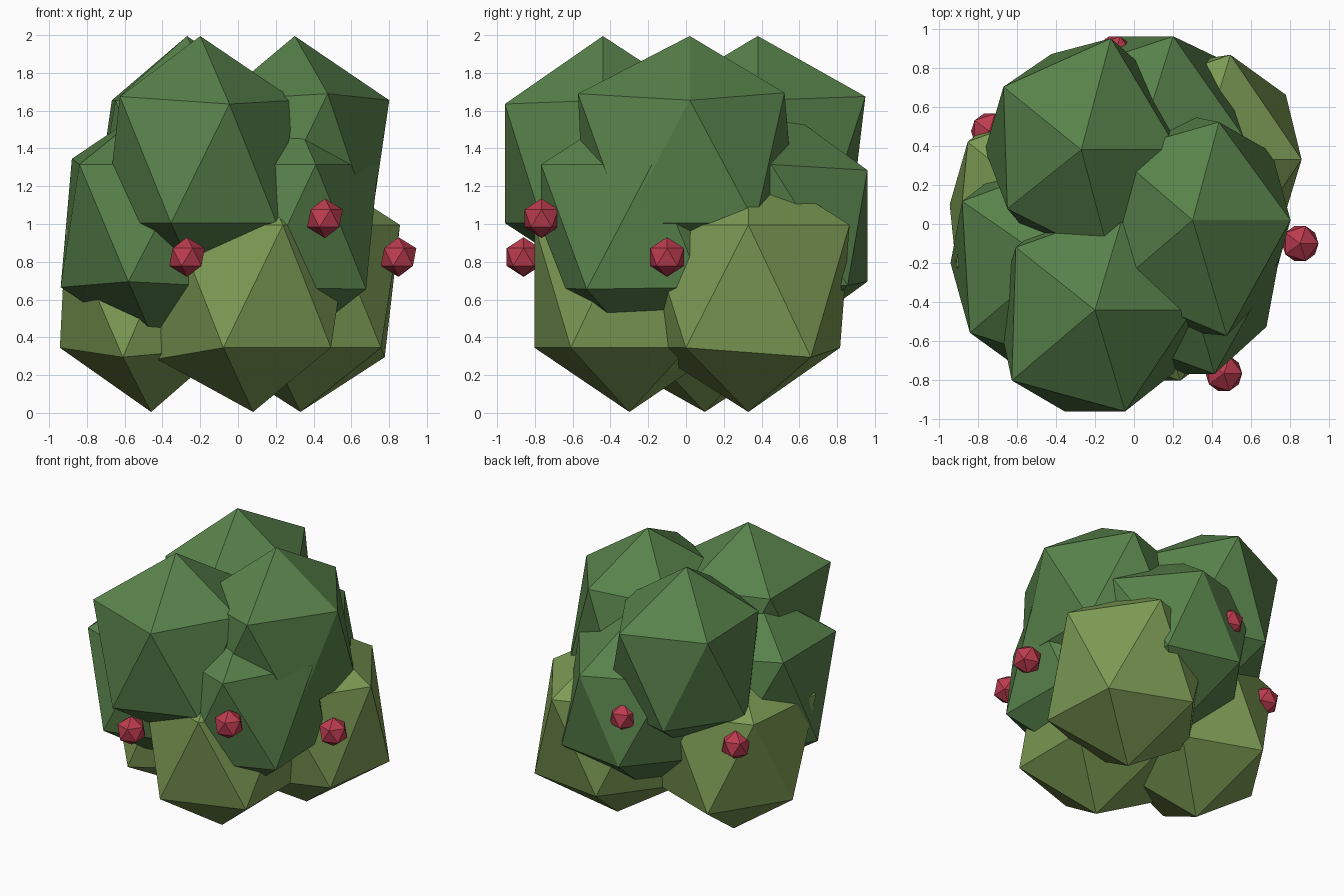
import bpy
from math import atan2, degrees
from mathutils import Vector

cube = bpy.data.objects.get("Cube")
if cube:
    bpy.data.objects.remove(cube, do_unlink=True)


def make_material(name, rgb):
    mat = bpy.data.materials.new(name)
    mat.use_nodes = True
    color = (*rgb, 1)
    mat.diffuse_color = color
    mat.node_tree.nodes["Principled BSDF"].inputs["Base Color"].default_value = color
    return mat


dark_green = make_material("dark leaf green", (.098, .223, .07))
light_green = make_material("light leaf green", (.205, .328, .09))
berry_red = make_material("berry red", (.5, .045, .078))

RING_STRETCH = .727   # height factor of the two vertex rings
TIP_HEIGHT = .665     # height of the top and bottom tips


def ico(name, location, radius, material):
    bpy.ops.mesh.primitive_ico_sphere_add(subdivisions=1, radius=radius, location=location)
    obj = bpy.context.object
    obj.name = name
    obj.data.materials.append(material)
    return obj


def foliage(name, location, width, depth, material, nudges):
    """Upright icosahedron with a stretched middle band and uneven corners.
    Corners are keyed by their angle in degrees, which is unique per ring corner."""
    obj = ico(name, location, 1, material)
    for v in obj.data.vertices:
        if abs(v.co.z) > .9:
            v.co = (0, 0, TIP_HEIGHT * (1 if v.co.z > 0 else -1))
            continue
        angle = round(degrees(atan2(v.co.y, v.co.x))) % 360
        base = Vector((v.co.x * width, v.co.y * depth, v.co.z * RING_STRETCH))
        v.co = base + Vector(nudges.get(angle, (0, 0, 0)))


# Three layers of leaf clumps: name, x, y, width, depth, corner nudges
layers = [
    ("lower_foliage", .67, light_green, [
        ("front", .08, -.3, .57, .59, {180: (0, 0, -.06)}),
        ("left", .33, .33, .59, .63, {36: (.02, 0, -.05), 108: (0, -.05, 0)}),
        ("right", -.46, .1, .54, .61, {216: (-.06, 0, 0), 252: (0, 0, -.05)})]),
    ("middle_foliage", .99, dark_green, [
        ("front", .26, -.24, .55, .62, {324: (.02, .04, -.01), 0: (-.01, .06, 0)}),
        ("right", -.42, -.2, .58, .64,
         {144: (-.04, -.02, .03), 216: (0, -.02, 0), 252: (0, 0, .03)}),
        ("back", .04, .45, .58, .6, {36: (-.04, .09, .01), 72: (0, 0, -.03), 108: (0, 0, .03)})]),
    ("upper_foliage", 1.33, dark_green, [
        ("front", -.2, -.44, .56, .61, {216: (-.02, -.04, .02), 288: (0, 0, -.02)}),
        ("left", .3, .02, .56, .66, {72: (-.02, -.06, .04), 288: (.02, -.03, .035)}),
        ("back", -.27, .38, .55, .67,
         {72: (0, 0, .02), 108: (0, -.08, 0), 144: (0, -.03, 0), 216: (.02, .05, 0)})]),
]
for layer, height, material, clumps in layers:
    for side, x, y, width, depth, nudges in clumps:
        foliage(f"{layer}_{side}", (x, y, height), width, depth, material, nudges)

# Berries around the middle
berries = [(-.27, -.86, .825), (.46, -.765, 1.03), (.85, -.1, .825),
           (.595, .61, .825), (-.1, .87, 1.03), (-.74, .475, .84)]
for i, spot in enumerate(berries):
    ico(f"berry_{i + 1}", spot, .105, berry_red)
